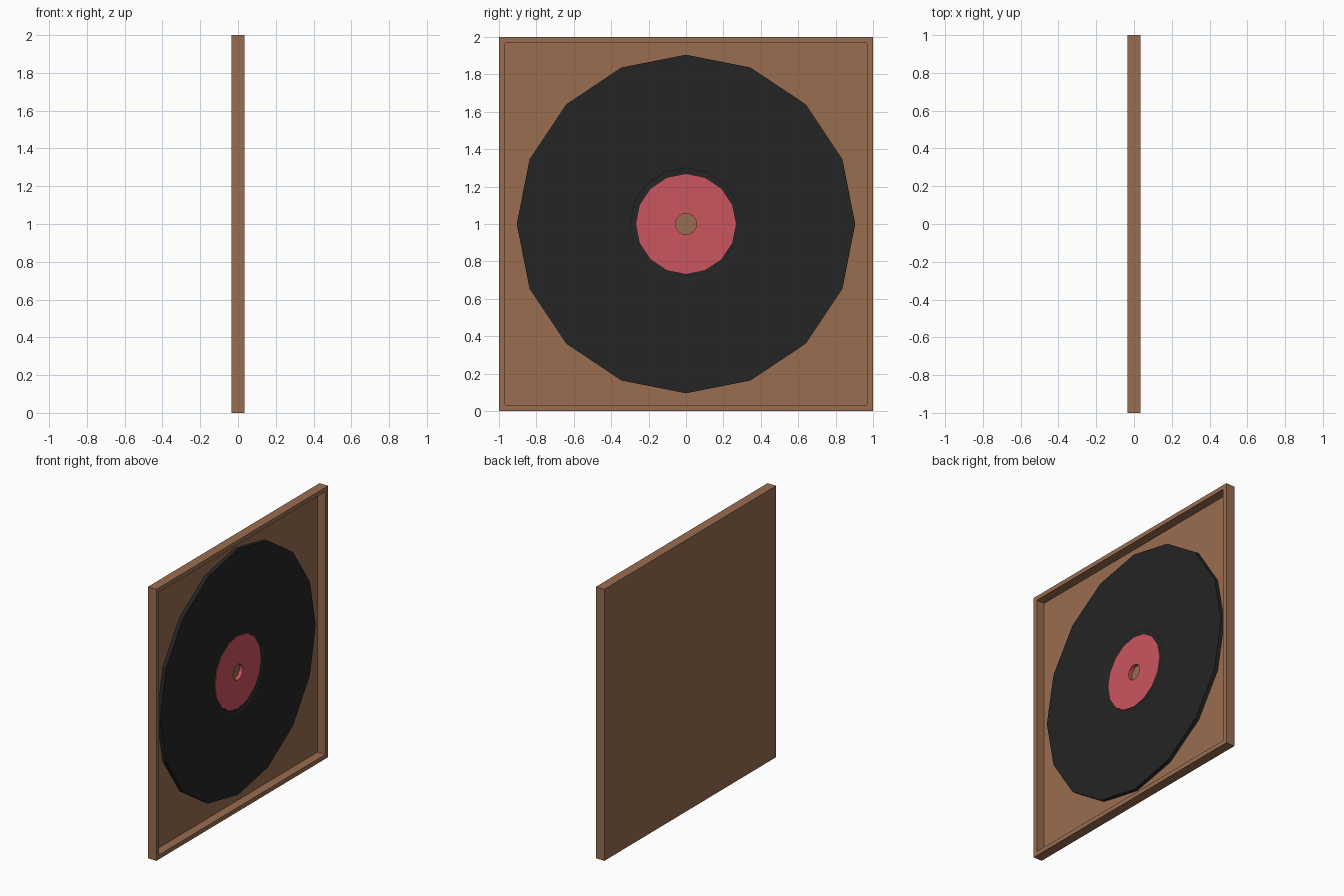
import bpy, bmesh
from math import sin, cos, pi

if "Cube" in bpy.data.objects:
    bpy.data.objects.remove(bpy.data.objects["Cube"])


def material(name, color):
    m = bpy.data.materials.new(name)
    m.diffuse_color = (*color, 1)
    m.use_nodes = True
    m.node_tree.nodes["Principled BSDF"].inputs["Base Color"].default_value = m.diffuse_color
    return m


wood = material("wood", (0.32, 0.153, 0.08))
vinyl = material("black_vinyl", (0.018, 0.018, 0.018))
red = material("red_paper", (0.60, 0.09, 0.115))


def finish(name, bm, mat):
    bmesh.ops.recalc_face_normals(bm, faces=bm.faces)
    me = bpy.data.meshes.new(name)
    bm.to_mesh(me)
    bm.free()
    me.materials.append(mat)
    ob = bpy.data.objects.new(name, me)
    bpy.context.collection.objects.link(ob)
    return ob


def lathe(name, profile, mat, sides=16, closed=True):
    """Spin (radius, x) points around the x axis through the frame centre."""
    bm = bmesh.new()
    rings = [[bm.verts.new((x, r * sin(2 * pi * i / sides), 1 + r * cos(2 * pi * i / sides)))
              for i in range(sides)] for r, x in profile]
    for k in range(len(rings) if closed else len(rings) - 1):
        a, b = rings[k], rings[(k + 1) % len(rings)]
        for i in range(sides):
            j = (i + 1) % sides
            bm.faces.new((a[i], a[j], b[j], b[i]))
    return finish(name, bm, mat)


# Shallow square tray: box whose front face is inset and pushed in
bm = bmesh.new()
bmesh.ops.create_cube(bm, size=1)
for v in bm.verts:
    v.co = (v.co.x * 0.07, v.co.y * 2, v.co.z * 2 + 1)
front = max(bm.faces, key=lambda f: f.calc_center_median().x)
bmesh.ops.inset_region(bm, faces=[front], thickness=0.045)
pushed = bmesh.ops.extrude_face_region(bm, geom=[front])
bmesh.ops.delete(bm, geom=[front], context='FACES_ONLY')
for v in pushed["geom"]:
    if isinstance(v, bmesh.types.BMVert):
        v.co.x = -0.03
finish("display_frame", bm, wood)

# Record disc with a small step around the label
lathe("record_disc", [(0.267, -0.028), (0.905, -0.028), (0.905, 0.0),
                      (0.305, 0.0), (0.295, -0.004), (0.267, -0.004)], vinyl)

# Centre label with spindle hole
lathe("record_label", [(0.057, -0.028), (0.267, -0.028),
                       (0.267, 0.0), (0.057, 0.0)], red)
